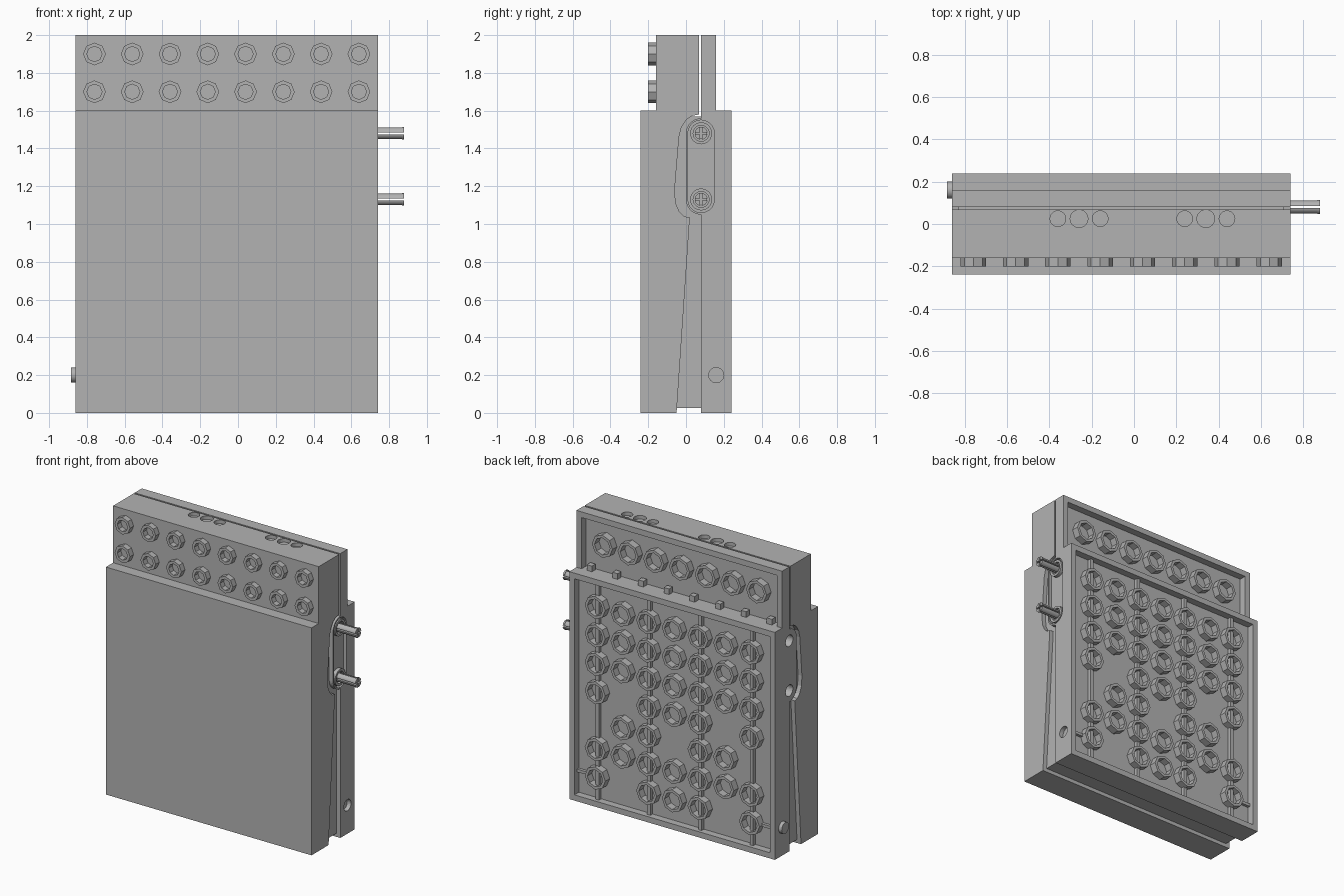
import bpy, bmesh
from math import sin, cos, pi, radians
from mathutils import Matrix, Vector

if "Cube" in bpy.data.objects:
    bpy.data.objects.remove(bpy.data.objects["Cube"])

grey = bpy.data.materials.new("light_grey")
grey.use_nodes = True
COLOUR = (0.45, 0.45, 0.45, 1)
grey.diffuse_color = COLOUR
grey.node_tree.nodes["Principled BSDF"].inputs["Base Color"].default_value = COLOUR

LEFT, RIGHT = -0.86, 0.74          # outer side faces
WALL = 0.04
FLOOR_LOW, FLOOR_TOP = 0.19, 0.11  # recess floors on the back


def finish(name, bm):
    bmesh.ops.recalc_face_normals(bm, faces=bm.faces)
    mesh = bpy.data.meshes.new(name)
    bm.to_mesh(mesh)
    bm.free()
    mesh.materials.append(grey)
    obj = bpy.data.objects.new(name, mesh)
    bpy.context.collection.objects.link(obj)
    return obj


def prism_x(name, profile, x0, x1):
    """Extrude a (y, z) outline along x."""
    bm = bmesh.new()
    face = bm.faces.new([bm.verts.new((x0, y, z)) for y, z in profile])
    ext = bmesh.ops.extrude_face_region(bm, geom=[face])
    bmesh.ops.translate(bm, vec=(x1 - x0, 0, 0),
                        verts=[v for v in ext["geom"] if isinstance(v, bmesh.types.BMVert)])
    return finish(name, bm)


def add_box(bm, lo, hi):
    lo, hi = Vector(lo), Vector(hi)
    bmesh.ops.create_cube(bm, size=1, matrix=Matrix.Translation((lo + hi) / 2)
                          @ Matrix.Diagonal((*(hi - lo), 1)))


def box(name, lo, hi):
    bm = bmesh.new()
    add_box(bm, lo, hi)
    return finish(name, bm)


def cylinder(name, p, q, r, sides=24):
    p, q = Vector(p), Vector(q)
    turn = (q - p).to_track_quat("Z", "Y").to_matrix().to_4x4()
    bm = bmesh.new()
    bmesh.ops.create_cone(bm, cap_ends=True, segments=sides, radius1=r, radius2=r,
                          depth=(q - p).length,
                          matrix=Matrix.Translation((p + q) / 2) @ turn)
    return finish(name, bm)


def add_ring(bm, x, z, y0, y1, outer, inner, sides=8):
    """Hollow octagonal tube running along y."""
    loops = []
    for r, y in ((outer, y0), (outer, y1), (inner, y1), (inner, y0)):
        loops.append([bm.verts.new((x + r * cos(2 * pi * i / sides), y,
                                    z + r * sin(2 * pi * i / sides))) for i in range(sides)])
    for k in range(4):
        a, b = loops[k], loops[(k + 1) % 4]
        for i in range(sides):
            j = (i + 1) % sides
            bm.faces.new((a[i], a[j], b[j], b[i]))


def cut(target, *cutters):
    for c in cutters:
        mod = target.modifiers.new("cut", "BOOLEAN")
        mod.operation, mod.solver, mod.object = "DIFFERENCE", "EXACT", c
        bpy.context.view_layer.update()
        deps = bpy.context.evaluated_depsgraph_get()
        mesh = bpy.data.meshes.new_from_object(target.evaluated_get(deps))
        target.modifiers.clear()
        target.data = mesh
        bpy.data.objects.remove(c)


def smooth(obj):
    bpy.ops.object.select_all(action="DESELECT")
    obj.select_set(True)
    bpy.context.view_layer.objects.active = obj
    bpy.ops.object.shade_smooth_by_angle(angle=radians(30))


def arc(y, z, r, start, end, n=10):
    return [(y + r * cos(radians(start + (end - start) * i / n)),
             z + r * sin(radians(start + (end - start) * i / n))) for i in range(n + 1)]


PIN_Y, PIN_ZS = 0.08, (1.13, 1.48)

# Front half, with the stepped top and the bulging inner outline
front_half = prism_x("front_half", [
    (-0.24, 0), (-0.05, 0), (0.02, 1.035), (-0.01, 1.04), (-0.035, 1.065), (-0.055, 1.11),
    (-0.06, 1.18), (-0.037, 1.46), (-0.025, 1.51), (0, 1.55), (0.03, 1.572), (0.068, 1.58),
    (0.068, 2), (-0.16, 2), (-0.16, 1.6), (-0.24, 1.6)], LEFT, RIGHT)
for centre in (-0.26, 0.34):
    for dx, r in ((-0.1, 0.037), (0, 0.042), (0.1, 0.037)):
        cut(front_half, cylinder("dimple_cutter", (centre + dx, 0.025, 1.975),
                                 (centre + dx, 0.025, 2.05), r))

# Back half, with a rounded lug around the pins
back_half = prism_x("back_half", [(0.08, 0), (0.24, 0), (0.24, 1.6), (0.16, 1.6),
                                  (0.16, 2), (0.08, 2)]
                    + arc(PIN_Y, PIN_ZS[1], 0.08, 90, 180)
                    + arc(PIN_Y, PIN_ZS[0], 0.08, 180, 270), LEFT, RIGHT)
slot = arc(PIN_Y, PIN_ZS[1], 0.07, 0, 180) + arc(PIN_Y, PIN_ZS[0], 0.07, 180, 360)
cut(back_half,
    box("low_recess_cutter", (LEFT + WALL, FLOOR_LOW, WALL), (RIGHT - WALL, 0.3, 1.56)),
    box("top_recess_cutter", (LEFT + WALL, FLOOR_TOP, 1.6), (RIGHT - WALL, 0.3, 1.96)),
    prism_x("slot_cutter", slot, RIGHT - 0.025, RIGHT + 0.1),
    cylinder("latch_hole_cutter", (RIGHT - 0.03, 0.16, 0.2), (RIGHT + 0.1, 0.16, 0.2), 0.04),
    *[cylinder("pin_hole_cutter", (LEFT - 0.1, PIN_Y, z), (LEFT + 0.15, PIN_Y, z), 0.04)
      for z in PIN_ZS])

# Core set back inside the gap
core = box("inner_core", (LEFT + 0.03, -0.1, 0.025), (RIGHT - 0.03, 0.1, 1.57))
cut(core, *[cylinder("core_hole_cutter", (LEFT - 0.1, PIN_Y, z), (LEFT + 0.15, PIN_Y, z), 0.04)
            for z in PIN_ZS])

# Slotted hinge pins with collars
for label, z in zip(("lower", "upper"), PIN_ZS):
    collar = cylinder(label + "_pin_collar", (RIGHT - 0.03, PIN_Y, z), (RIGHT, PIN_Y, z), 0.058)
    cut(collar, cylinder("bore_cutter", (RIGHT - 0.02, PIN_Y, z), (RIGHT + 0.1, PIN_Y, z), 0.042))
    pin = cylinder(label + "_pin", (RIGHT - 0.03, PIN_Y, z), (0.87, PIN_Y, z), 0.031)
    tip = cylinder(label + "_pin_tip", (0.868, PIN_Y, z), (0.88, PIN_Y, z), 0.034)
    for part in (pin, tip):
        for wide, high in ((0.005, 0.1), (0.1, 0.005)):
            cut(part, box("slit_cutter", (RIGHT - 0.01, PIN_Y - wide, z - high),
                          (1, PIN_Y + wide, z + high)))
    for part in (collar, pin, tip):
        smooth(part)
smooth(cylinder("latch_peg", (LEFT - 0.025, 0.16, 0.2), (LEFT + 0.02, 0.16, 0.2), 0.04))

# Hollow studs on the upper front
bm = bmesh.new()
for i in range(8):
    for z in (1.7, 1.9):
        add_ring(bm, -0.76 + 0.2 * i, z, -0.2, -0.16, 0.06, 0.04)
finish("front_studs", bm)

# Tubes in the back recesses; some places are left empty
columns = [0.54 - 0.2 * i for i in range(7)]
empty = {0: (2,), 1: (3, 0), 3: (2,), 5: (3, 0), 6: (2,)}
bm = bmesh.new()
for c, x in enumerate(columns):
    add_ring(bm, x, 1.8, FLOOR_TOP, 0.16, 0.08, 0.06)
    for row in range(7):
        if row not in empty.get(c, ()):
            add_ring(bm, x, 0.2 + 0.2 * row, FLOOR_LOW, 0.24, 0.08, 0.06)
finish("back_tubes", bm)

# Stiffening ribs behind every other column, and short side ribs
bm = bmesh.new()
for x in columns[::2]:
    add_box(bm, (x - 0.013, FLOOR_LOW - 0.01, WALL), (x + 0.013, FLOOR_LOW + 0.025, 1.56))
for x0, x1 in ((LEFT + WALL, columns[6] - 0.075), (columns[0] + 0.075, RIGHT - WALL)):
    add_box(bm, (x0, FLOOR_LOW - 0.01, 0.19), (x1, FLOOR_LOW + 0.02, 0.21))
finish("back_ribs", bm)

# Small blocks along the ledge
bm = bmesh.new()
for i in range(8):
    x = -0.76 + 0.2 * i
    add_box(bm, (x - 0.02, 0.12, 1.59), (x + 0.02, 0.16, 1.64))
finish("ledge_blocks", bm)
